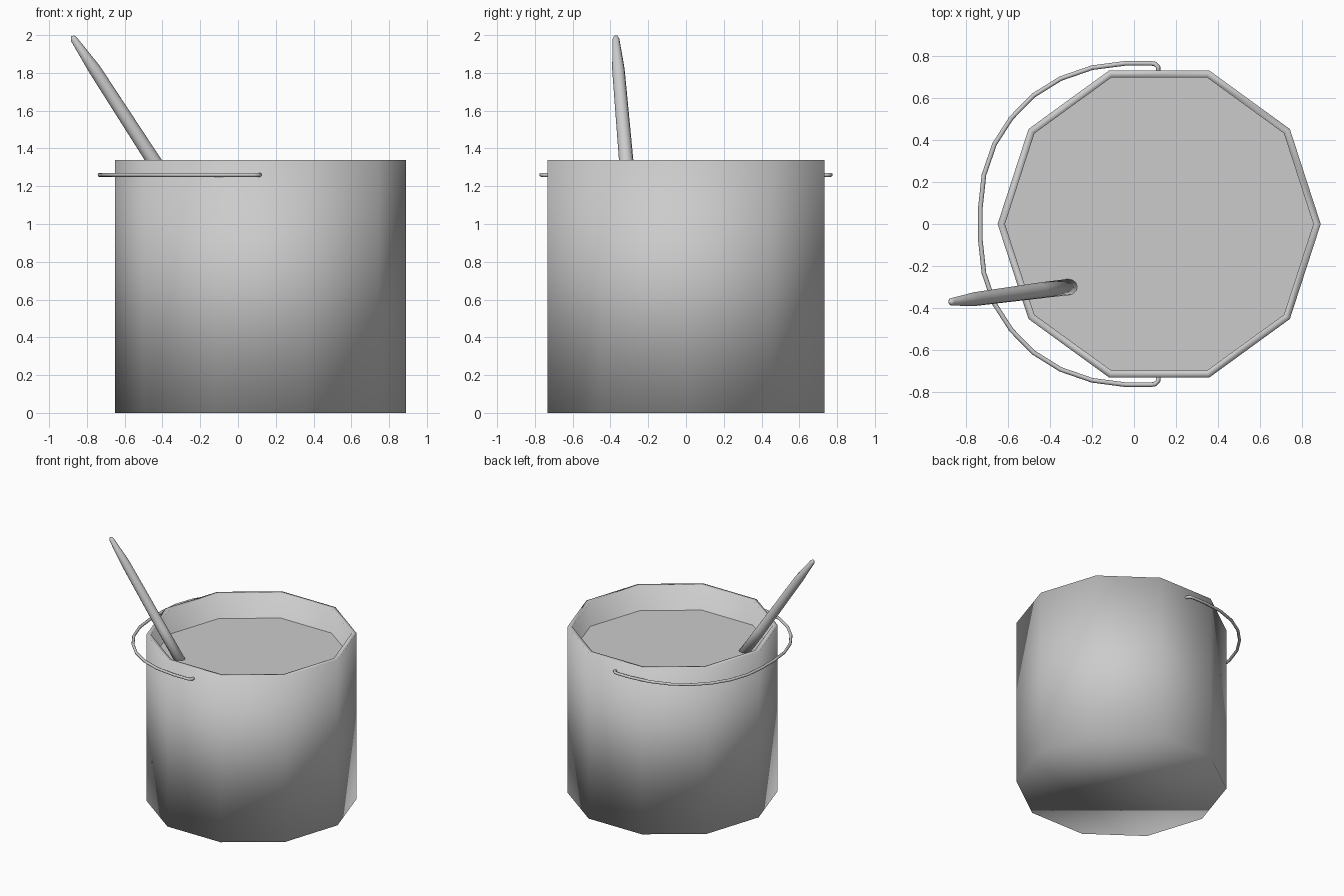
import bpy, bmesh, math
from mathutils import Vector

if "Cube" in bpy.data.objects:
    bpy.data.objects.remove(bpy.data.objects["Cube"])

CX, SIDES = 0.12, 10


def ring(bm, r, z):
    return [bm.verts.new((CX + r * math.cos(2 * math.pi * i / SIDES),
                          r * math.sin(2 * math.pi * i / SIDES), z))
            for i in range(SIDES)]


def finish(bm, name, smooth):
    bmesh.ops.recalc_face_normals(bm, faces=bm.faces[:])
    me = bpy.data.meshes.new(name)
    bm.to_mesh(me)
    bm.free()
    for p in me.polygons:
        p.use_smooth = smooth
    ob = bpy.data.objects.new(name, me)
    bpy.context.collection.objects.link(ob)
    return ob


def tube(name, points, radii, sides):
    """Capped tube swept along a path with a radius at each point."""
    pts = [Vector(p) for p in points]
    bm = bmesh.new()
    rings = []
    for i, p in enumerate(pts):
        t = (pts[min(i + 1, len(pts) - 1)] - pts[max(i - 1, 0)]).normalized()
        ref = Vector((0, 0, 1)) if abs(t.z) < 0.7 else Vector((0, 1, 0))
        u = t.cross(ref).normalized()
        v = t.cross(u)
        rings.append([bm.verts.new(p + radii[i] * (u * math.cos(a) + v * math.sin(a)))
                      for a in (2 * math.pi * k / sides for k in range(sides))])
    for a, b in zip(rings, rings[1:]):
        for k in range(sides):
            n = (k + 1) % sides
            bm.faces.new((a[k], a[n], b[n], b[k]))
    bm.faces.new(rings[0])
    bm.faces.new(rings[-1])
    return finish(bm, name, True)


# Bucket: ten-sided wall with a closed bottom and a thick rim
bm = bmesh.new()
rings = [ring(bm, r, z) for r, z in ((0.77, 0), (0.77, 1.34), (0.735, 1.34), (0.735, 1.13))]
for a, b in zip(rings, rings[1:]):
    for k in range(SIDES):
        n = (k + 1) % SIDES
        bm.faces.new((a[k], a[n], b[n], b[k]))
bm.faces.new(rings[0])
bm.faces.new(rings[-1])   # closes the wall under the contents
finish(bm, "bucket", True)

# Flat surface of the contents
bm = bmesh.new()
f = bm.faces.new(ring(bm, 0.735, 1.14))
finish(bm, "contents", False)

# Wire handle lying level around the left side, mirrored front to back
half = [(0.115, 0.72), (0.115, 0.748), (0.1, 0.763), (0.08, 0.766), (-0.04, 0.766),
        (-0.20, 0.745), (-0.35, 0.693), (-0.48, 0.612), (-0.585, 0.505),
        (-0.665, 0.38), (-0.715, 0.235), (-0.732, 0.08)]
path = [(x, y, 1.26) for x, y in half] + [(x, -y, 1.26) for x, y in reversed(half)]
tube("wire_handle", path, [0.011] * len(path), 8)

# Tapered stirring stick leaning out over the left side
tube("stirring_stick",
     [(-0.29, -0.298, 1.10), (-0.45, -0.317, 1.34), (-0.76, -0.358, 1.82),
      (-0.87, -0.371, 1.98), (-0.877, -0.372, 1.995)],
     [0.039, 0.038, 0.033, 0.018, 0.009], 12)
